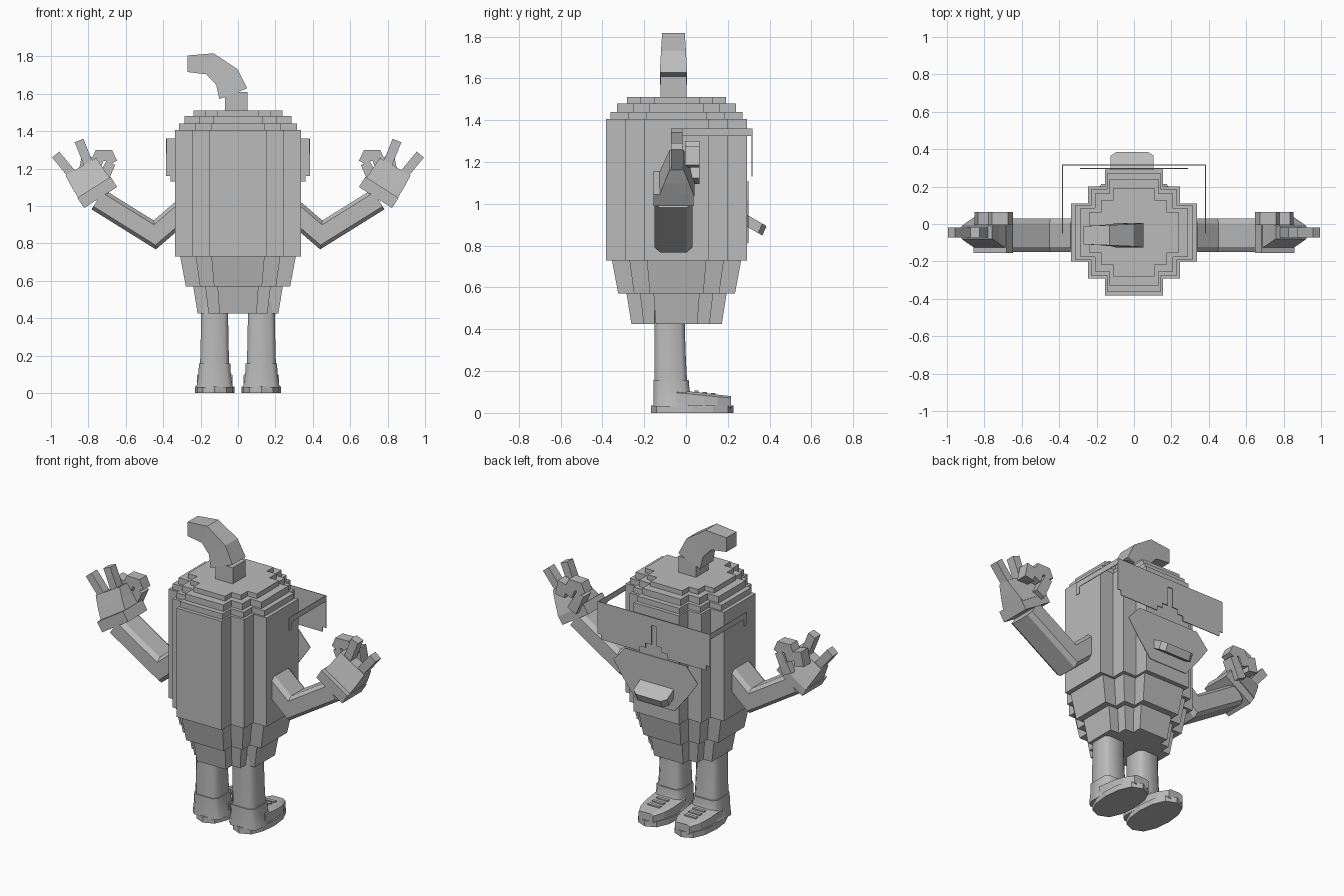
import bpy
import bmesh
from math import cos, sin, tau, copysign
from mathutils import Vector

default_cube = bpy.data.objects.get("Cube")
if default_cube:
    bpy.data.objects.remove(default_cube)

SHADE = 0.5
grey = bpy.data.materials.new("plain grey")
grey.use_nodes = True
grey.diffuse_color = (SHADE, SHADE, SHADE, 1)
grey.node_tree.nodes["Principled BSDF"].inputs["Base Color"].default_value = grey.diffuse_color

BODY_Y = -0.045
HAND_Y = -0.045
ARM_Y = -0.06
FOOT_X = 0.125


def loft(name, rings, mirror=False):
    """Skin a list of equal point rings and cap both ends."""
    bm = bmesh.new()
    loops = [[bm.verts.new(point) for point in ring] for ring in rings]
    count = len(loops[0])
    for lower, upper in zip(loops, loops[1:]):
        for i in range(count):
            j = (i + 1) % count
            bm.faces.new((lower[i], lower[j], upper[j], upper[i]))
    bm.faces.new(reversed(loops[0]))
    bm.faces.new(loops[-1])
    bmesh.ops.recalc_face_normals(bm, faces=bm.faces)
    mesh = bpy.data.meshes.new(name)
    bm.to_mesh(mesh)
    bm.free()
    mesh.materials.append(grey)
    part = bpy.data.objects.new(name, mesh)
    bpy.context.collection.objects.link(part)
    if mirror:
        part.modifiers.new("other side", 'MIRROR')
    return part


def section(centre, u, v, cut=0):
    """Rectangle with half axes u and v; cut is the share taken off each corner."""
    keep = 1 - cut
    corners = []
    for a, b in ((1, 1), (-1, 1), (-1, -1), (1, -1)):
        pair = [(a, b * keep), (a * keep, b)]
        if a * b < 0:
            pair.reverse()
        corners += pair if cut else pair[:1]
    return [Vector(centre) + Vector(u) * a + Vector(v) * b for a, b in corners]


def tube(name, path, width, depth, y, taper=1, thin=1, cut=0, mirror=False):
    """Sweep a box section along an x-z path with mitred bends."""
    points = [Vector((x, y, z)) for x, z in path]
    steps = [(b - a).normalized() for a, b in zip(points, points[1:])]
    rings = []
    for i, point in enumerate(points):
        before, after = steps[max(i - 1, 0)], steps[min(i, len(steps) - 1)]
        heading = (before + after).normalized()
        along = i / len(steps)
        half_width = width / 2 * (1 + (taper - 1) * along) / heading.dot(after)
        half_depth = depth / 2 * (1 + (thin - 1) * along)
        side = heading.cross(Vector((0, 1, 0)))
        rings.append(section(point, side * half_width, (0, half_depth, 0), cut))
    return loft(name, rings, mirror)


def both_halves(outline):
    """Complete a right-hand outline with its mirror image."""
    return outline + [(-x, other) for x, other in reversed(outline)]


def front_plate(name, outline, y, thickness=0.004):
    return loft(name, [[(x, y + d, z) for x, z in outline] for d in (0, thickness)])


def cross(reach, z):
    """Stepped cross section of the body."""
    arm, notch = 0.46 * reach, 0.73 * reach
    quarter = [(reach, arm), (notch, arm), (notch, notch), (arm, notch), (arm, reach)]
    outline = []
    for turn in range(4):
        outline += quarter
        quarter = [(-y, x) for x, y in quarter]
    return [(x, y + BODY_Y, z) for x, y in outline]


def tier(name, bottom, top, reach, narrow=1):
    loft(name, [cross(reach * narrow, bottom), cross(reach, top)])


# Stepped body, lid and tapering lower tiers
tier("body", bottom=0.73, top=1.405, reach=0.337)
tier("lid_lower", bottom=1.4, top=1.44, reach=0.315)
tier("lid_middle", bottom=1.43, top=1.48, reach=0.285)
tier("lid_upper", bottom=1.47, top=1.51, reach=0.237)
tier("waist", bottom=0.57, top=0.735, reach=0.31, narrow=0.9)
tier("hips", bottom=0.425, top=0.575, reach=0.24, narrow=0.9)

# Bent stem
tube("stem_base", [(-0.01, 1.5), (-0.01, 1.61)], width=0.12, depth=0.125, y=ARM_Y)
tube("stem_bend", [(-0.025, 1.6), (-0.06, 1.69), (-0.15, 1.76), (-0.27, 1.76)],
     width=0.16, depth=0.13, y=ARM_Y, taper=0.55, thin=0.75)

# Stepped glasses
GLASSES_Y, GLASSES_X, BROW = 0.313, 0.385, 1.36
lens = [(0.015, 1.31)]
for step in range(3):
    inner, base = 0.015 + 0.04 * step, 1.19 - 0.03 * step
    lens += [(inner, base), (inner + 0.04, base)]
corner = GLASSES_X - 0.025
lens[-1] = (corner, base)
lens += [(corner, base + 0.03), (GLASSES_X, base + 0.03), (GLASSES_X, BROW)]
front_plate("glasses_front", both_halves(lens), GLASSES_Y)


def temple_piece(name, back, front, drop):
    centre = (GLASSES_X - 0.005, (back + front) / 2, BROW - drop / 2)
    half_length, half_drop = (front - back) / 2, drop / 2
    outline = section(centre, (0, half_length, 0), (0, 0, half_drop))
    loft(name, [[p + Vector((d, 0, 0)) for p in outline] for d in (0, 0.004)], mirror=True)


temple_piece("glasses_temple", back=-0.05, front=GLASSES_Y, drop=0.035)
temple_piece("glasses_hook", back=-0.05, front=-0.02, drop=0.08)

# Smiling mouth and drooping tongue
smile = [(0.13, 0.81), (0.22, 0.92), (0.29, 1.02), (0.21, 1.11)]
front_plate("mouth", both_halves(smile), y=0.295)
tongue_edge = both_halves([(0.115, 0.28), (0.115, 0.365), (0.085, 0.385)])
tongue_rings = []
for lift in (0, 0.045):
    tongue_rings.append([(x - 0.01, y + lift * 0.45 - 0.02, 1.07 + lift - y * 0.575)
                         for x, y in tongue_edge])
loft("tongue", tongue_rings)

# Arms and cuffs
tube("arm", [(0.3, 0.97), (0.445, 0.845), (0.75, 1.035)],
     width=0.125, depth=0.18, y=ARM_Y, cut=0.3, mirror=True)
tube("cuff", [(0.735, 1.045), (0.77, 1.1)], width=0.21, depth=0.19, y=ARM_Y, mirror=True)

# Palms, two raised fingers and a pinched ring of fingers and thumb
tube("palm", [(0.765, 1.09), (0.805, 1.15), (0.84, 1.21)],
     width=0.2, depth=0.17, y=HAND_Y, taper=0.95, thin=0.4, mirror=True)
raised_fingers = {
    "little_finger": [(0.88, 1.16), (0.975, 1.275)],
    "ring_finger": [(0.79, 1.2), (0.85, 1.35)],
}
curled_fingers = {
    "middle_finger": [(0.82, 1.18), (0.81, 1.24), (0.76, 1.23)],
    "index_finger": [(0.77, 1.2), (0.74, 1.27), (0.69, 1.27), (0.67, 1.23)],
    "thumb": [(0.74, 1.11), (0.71, 1.17), (0.68, 1.23)],
}
for name, path in raised_fingers.items():
    tube(name, path, width=0.05, depth=0.055, y=HAND_Y, mirror=True)
for name, path in curled_fingers.items():
    tube(name, path, width=0.065, depth=0.07, y=0.03, taper=0.8, mirror=True)


def column(name, bottom, top, spread, flare, back):
    """Upright limb whose spread widens by flare towards the bottom."""
    rings = []
    for step in range(4):
        rise = step / 3
        half = spread + flare * (1 - rise) ** 2
        centre = (FOOT_X, back + half, bottom + (top - bottom) * rise)
        rings.append(section(centre, (half, 0, 0), (0, half, 0), cut=0.3))
    return loft(name, rings, mirror=True)


# Legs and boot shafts
leg = column("leg", bottom=0.14, top=0.49, spread=0.072, flare=0.006, back=-0.15)
shaft = column("boot_shaft", bottom=0.03, top=0.158, spread=0.084, flare=0.014, back=-0.155)


def squarish(value):
    return copysign(abs(value) ** 0.75, value)


# Soles, toe caps and laces
SOLE_TOP = 0.035
sole_edge = []
for i in range(12):
    angle = tau * i / 12
    sole_edge.append((FOOT_X + 0.105 * squarish(cos(angle)), 0.03 + 0.197 * sin(angle)))
loft("sole", [[(x, y, z) for x, y in sole_edge] for z in (0, SOLE_TOP)], mirror=True)

toe_rings = []
for step in range(5):
    travel = step / 4
    half_height = 0.045 - 0.015 * travel
    centre = (FOOT_X, 0.26 * travel - 0.045, 0.02 + half_height)
    half_width = 0.095 - 0.045 * travel ** 4
    toe_rings.append(section(centre, (half_width, 0, 0), (0, 0, half_height), cut=0.3))
loft("boot_toe", toe_rings, mirror=True)

for row in range(3):
    y, z = 0.05 + 0.04 * row, 0.1 - 0.005 * row
    loft("lace", [section((FOOT_X + side, y, z), (0, 0.01, 0), (0, 0, 0.006))
                  for side in (-0.04, 0.04)], mirror=True)

# Soft rounding on the legs, flat faces elsewhere
bpy.ops.object.select_all(action='DESELECT')
for part in (leg, shaft):
    part.select_set(True)
bpy.context.view_layer.objects.active = leg
bpy.ops.object.shade_smooth_by_angle(angle=0.9)
